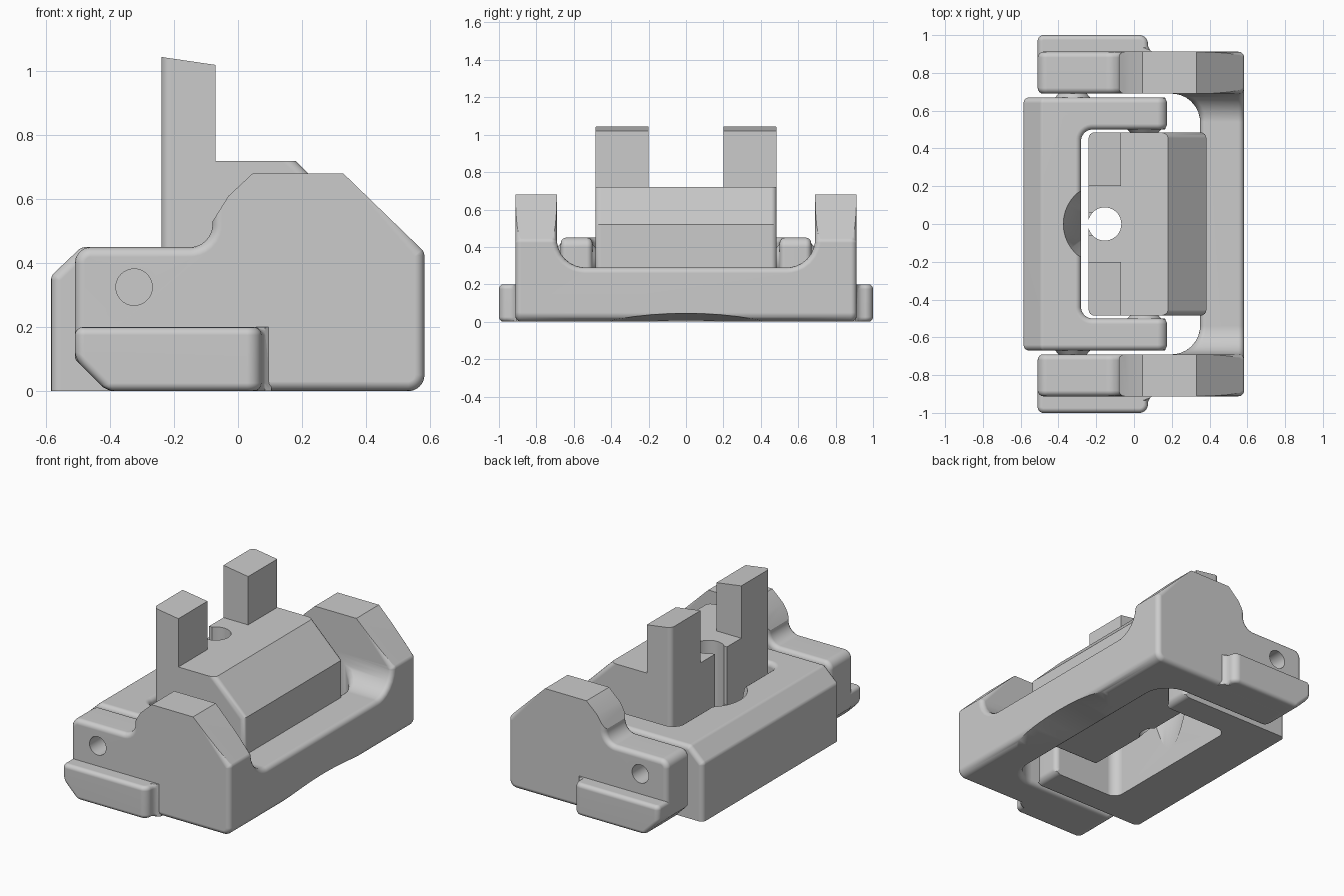
import bpy, bmesh, math
from mathutils import Vector

cube = bpy.data.objects.get("Cube")
if cube:
    bpy.data.objects.remove(cube)

grey = bpy.data.materials.new("plain grey")
grey.use_nodes = True
grey.diffuse_color = (0.6, 0.6, 0.6, 1)
grey.node_tree.nodes["Principled BSDF"].inputs["Base Color"].default_value = (0.6, 0.6, 0.6, 1)


def fillet(corners, steps=8):
    """Turn (u, v, radius) corners into a rounded outline."""
    out = []
    for i, (u, v, r) in enumerate(corners):
        p = Vector((u, v))
        if r == 0:
            out.append(p)
            continue
        a = (Vector(corners[i - 1][:2]) - p).normalized()
        b = (Vector(corners[(i + 1) % len(corners)][:2]) - p).normalized()
        half = math.acos(a.dot(b)) / 2
        centre = p + (a + b).normalized() * r / math.sin(half)
        start = p + a * r / math.tan(half) - centre
        end = p + b * r / math.tan(half) - centre
        out += [centre + start.lerp(end, k / steps).normalized() * r for k in range(steps + 1)]
    return out


def make(name, bm):
    bmesh.ops.recalc_face_normals(bm, faces=bm.faces)
    mesh = bpy.data.meshes.new(name)
    bm.to_mesh(mesh)
    bm.free()
    mesh.materials.append(grey)
    ob = bpy.data.objects.new(name, mesh)
    bpy.context.collection.objects.link(ob)
    return ob


def prism(name, corners, axis, lo, hi):
    """Extrude an outline along an axis: y uses (x, z), z uses (x, y), x uses (y, z)."""
    place = {"y": lambda p, t: (p.x, t, p.y),
             "z": lambda p, t: (p.x, p.y, t),
             "x": lambda p, t: (t, p.x, p.y)}[axis]
    bm = bmesh.new()
    outline = fillet(corners)
    rings = [[bm.verts.new(place(p, t)) for p in outline] for t in (lo, hi)]
    for ring in rings:
        bm.faces.new(ring)
    for i in range(len(outline)):
        bm.faces.new((rings[0][i - 1], rings[0][i], rings[1][i], rings[1][i - 1]))
    return make(name, bm)


def cone(name, start, end, r1, r2, segments=40):
    """Round or tapered pin between two points."""
    start, end = Vector(start), Vector(end)
    bm = bmesh.new()
    bmesh.ops.create_cone(bm, cap_ends=True, segments=segments, radius1=r1, radius2=r2,
                          depth=(end - start).length)
    turn = (end - start).to_track_quat("Z", "Y").to_matrix().to_4x4()
    bmesh.ops.transform(bm, matrix=turn, verts=bm.verts)
    bmesh.ops.translate(bm, verts=bm.verts, vec=(start + end) / 2)
    return make(name, bm)


def apply(ob, mod):
    bpy.context.view_layer.objects.active = ob
    bpy.ops.object.modifier_apply(modifier=mod.name)


def combine(ob, others, operation="DIFFERENCE"):
    for other in others:
        mod = ob.modifiers.new("join", "BOOLEAN")
        mod.operation, mod.object, mod.solver = operation, other, "EXACT"
        apply(ob, mod)
        bpy.data.objects.remove(other)


def soften(ob, width, rule):
    """Round the sharp edges whose midpoint passes the rule."""
    bm = bmesh.new()
    bm.from_mesh(ob.data)
    bmesh.ops.remove_doubles(bm, verts=bm.verts, dist=0.0005)
    bmesh.ops.dissolve_limit(bm, angle_limit=0.01, verts=bm.verts, edges=bm.edges)
    edges = [e for e in bm.edges if len(e.link_faces) == 2 and e.calc_face_angle() > 0.6
             and e.is_convex and rule((e.verts[0].co + e.verts[1].co) / 2)]
    bmesh.ops.bevel(bm, geom=edges, offset=width, segments=4, profile=0.5, affect="EDGES")
    bm.to_mesh(ob.data)
    bm.free()


def finish(ob, mirror=False):
    if mirror:
        mod = ob.modifiers.new("mirror", "MIRROR")
        mod.use_axis = (False, True, False)
        apply(ob, mod)
    bpy.ops.object.select_all(action="DESELECT")
    ob.select_set(True)
    bpy.context.view_layer.objects.active = ob
    bpy.ops.object.shade_smooth_by_angle(angle=math.radians(32))
    ob.modifiers.new("flat faces", "WEIGHTED_NORMAL").keep_sharp = True


# Outer frame: side outline, opened in plan and lowered between the arms
outer = prism("outer_frame", [
    (-.51, .10, .02), (-.51, .45, .05), (-.08, .45, .07), (-.08, .53, 0), (-.03, .61, 0),
    (.045, .68, 0), (.33, .68, 0), (.583, .435, .03), (.583, 0, .05), (-.41, 0, 0)],
    "y", -.912, .912)
opening = prism("opening", [(-1, -.69, 0), (.35, -.69, .15), (.35, .69, .15), (-1, .69, 0)],
                "z", -1, 2)
saddle = prism("saddle", [(-.69, 2, 0), (-.69, .29, .15), (.69, .29, .15), (.69, 2, 0)],
               "x", -2, 2)
combine(outer, [opening, saddle])
soften(outer, .03, lambda p: p.z < .53)
# Shallow sloping arch under the bar, then the pin holes
arch = cone("arch", (.494, 0, -2.376), (1.48, 0, -2.204), 2.37, 2.37, 160)
combine(outer, [arch] + [cone("pin_hole", (-.325, s * 1.2, .325), (-.325, s * .72, .325),
                              .057, .057) for s in (-1, 1)])
finish(outer)

# Side lugs with a chamfered lower end
lug = prism("side_lugs", [(-.51, .87, 0), (-.51, 1, .03), (.07, 1, .045), (.075, .94, 0),
                          (.085, .92, 0), (.105, .905, 0), (.105, .87, 0)], "z", 0, .2)
combine(lug, [prism("lug_chamfer", [(-.6, -.1, 0), (-.6, .19, 0), (-.31, -.1, 0)], "y", .5, 1.5)])
soften(lug, .025, lambda p: p.y > .92)
finish(lug, mirror=True)

# Inner frame: U shape with a sloped back edge and a conical relief
inner = prism("inner_frame", [(-.585, 0, 0), (-.585, .36, .03), (-.49, .45, .03),
                              (.175, .45, .05), (.175, 0, .04)], "y", -.67, .67)
combine(inner, [prism("inner_opening", [(1, -.5, 0), (-.28, -.5, .06), (-.28, .5, .06),
                                        (1, .5, 0)], "z", -1, 2)])
soften(inner, .03, lambda p: p.z > .02)
combine(inner, [cone("relief", (-.155, 0, -.02), (-.155, 0, .47), .09, .225)])
finish(inner)

# Tilting block with two uprights and a slotted bore
block = prism("tilting_block", [(-.24, .72, 0), (.18, .72, 0), (.383, .52, 0), (.383, .27, .05),
                                (.32, .15, 0), (-.10, .15, 0), (-.24, .30, 0)], "y", -.485, .485)
posts = [prism("post", [(-.24, .4, 0), (-.07, .4, 0), (-.07, 1.02, 0), (-.24, 1.045, 0)],
               "y", *span) for span in ((-.485, -.2), (.2, .485))]
combine(block, posts, "UNION")
soften(block, .03, lambda p: abs(p.y) > .47 and (p.x > .1 or p.x < -.2) and p.z < 1.0)
bore = cone("bore", (-.155, 0, -1), (-.155, 0, 2), .088, .088)
slot = prism("slot", [(-.5, -.06, 0), (-.16, -.06, 0), (-.16, .06, 0), (-.5, .06, 0)], "z", .36, 2)
combine(block, [bore, slot])
finish(block)

# Tapered pivots between the three parts
finish(cone("outer_pivots", (-.325, .66, .325), (-.325, .72, .325), .10, .05), mirror=True)
finish(cone("inner_pivots", (.055, .51, .325), (.055, .46, .325), .10, .05), mirror=True)
